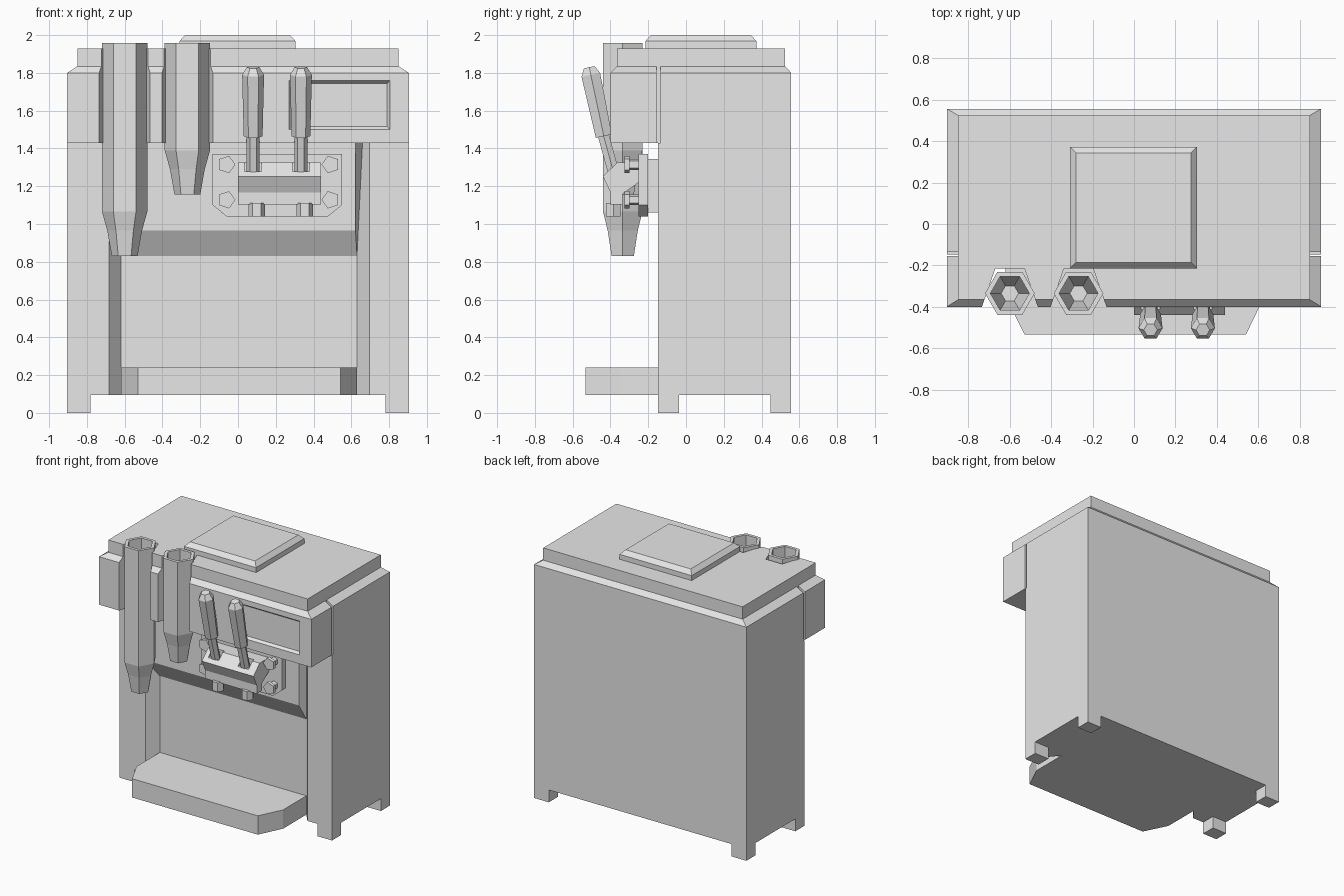
import bpy, bmesh, math
from mathutils import Vector

if "Cube" in bpy.data.objects:
    bpy.data.objects.remove(bpy.data.objects["Cube"])

metal = bpy.data.materials.new("light_grey")
metal.use_nodes = True
GREY = (0.8, 0.8, 0.8, 1)
metal.diffuse_color = GREY
metal.node_tree.nodes["Principled BSDF"].inputs["Base Color"].default_value = GREY


def loft(name, rings):
    """Skin equal-length rings of points and cap both ends."""
    bm = bmesh.new()
    loops = [[bm.verts.new(p) for p in ring] for ring in rings]
    n = len(loops[0])
    for a, b in zip(loops, loops[1:]):
        for i in range(n):
            j = (i + 1) % n
            bm.faces.new((a[i], a[j], b[j], b[i]))
    bm.faces.new(loops[0][::-1])
    bm.faces.new(loops[-1])
    bmesh.ops.remove_doubles(bm, verts=bm.verts, dist=1e-5)
    bmesh.ops.recalc_face_normals(bm, faces=bm.faces)
    mesh = bpy.data.meshes.new(name)
    bm.to_mesh(mesh)
    bm.free()
    mesh.materials.append(metal)
    ob = bpy.data.objects.new(name, mesh)
    bpy.context.collection.objects.link(ob)
    return ob


def flat(plan, z):
    return [(x, y, z) for x, y in plan]


def rect(x0, x1, y0, y1):
    return [(x0, y0), (x1, y0), (x1, y1), (x0, y1)]


def box(name, x0, x1, y0, y1, z0, z1):
    plan = rect(x0, x1, y0, y1)
    return loft(name, [flat(plan, z0), flat(plan, z1)])


def rod(name, stations, sides=6, phase=0.0):
    """Faceted rod through (point, radius) stations, rings square to its axis."""
    axis = Vector(stations[-1][0]) - Vector(stations[0][0])
    if axis.length < 1e-6:
        axis = Vector((0, 0, 1))
    u = Vector((1, 0, 0))
    v = axis.normalized().cross(u)
    rings = []
    for p, r in stations:
        angles = [phase + math.tau * i / sides for i in range(sides)]
        rings.append([Vector(p) + r * (u * math.cos(a) + v * math.sin(a)) for a in angles])
    return loft(name, rings)


def carve(target, cutter):
    """Subtract the cutter, then discard it."""
    mod = target.modifiers.new("cut", "BOOLEAN")
    mod.operation = "DIFFERENCE"
    mod.solver = "EXACT"
    mod.object = cutter
    bpy.context.view_layer.objects.active = target
    bpy.ops.object.modifier_apply(modifier=mod.name)
    bpy.data.objects.remove(cutter)


W, FRONT, BACK = 0.905, -0.148, 0.557
WALL = -0.067
SHOULDER, HEAD_BASE = 1.8, 1.43
CUP_Y = -0.335
CUPS = [(-0.6, 0.83), (-0.268, 1.155)]
LEVERS = [0.08, 0.333]

# Cabinet with a splayed serving recess
loft("cabinet", [flat([(-W, FRONT), (-0.684, FRONT), (-0.62, WALL), (0.63, WALL),
                       (0.695, FRONT), (W, FRONT), (W, BACK), (-W, BACK)], z)
                 for z in (0.095, HEAD_BASE)])

# Upper splash panel, sloping back to the recess wall
loft("splash_panel", [
    [(-0.62, WALL, 0.83), (0.63, WALL, 0.83), (0.69, WALL, HEAD_BASE), (-0.62, WALL, HEAD_BASE)],
    [(-0.684, FRONT, 0.965), (0.622, FRONT, 0.965), (0.622, FRONT, HEAD_BASE),
     (-0.684, FRONT, HEAD_BASE)]])

# Feet
for sx, side in ((1, "left"), (-1, "right")):
    for y, end in ((FRONT, "front"), (BACK - 0.11, "back")):
        x0, x1 = sorted((sx * 0.78, sx * W))
        box(f"{end}_{side}_foot", x0, x1, y, y + 0.11, 0, 0.1)


# Head: overhanging top with cup notches and a seam down each side
def head_plan(w, front, back):
    pts = [(-w, front)]
    for x, _ in CUPS:
        half = 0.07 + 0.065 * (-0.214 - front) / 0.186
        pts += [(x - half, front), (x - 0.07, -0.214), (x + 0.07, -0.214), (x + half, front)]
    pts += [(w, front), (w, -0.155), (0.85, -0.155), (0.85, -0.136), (w, -0.136), (w, back)]
    pts += [(-w, back), (-w, -0.136), (-0.85, -0.136), (-0.85, -0.155), (-w, -0.155)]
    return pts


outer, inner = head_plan(W, -0.4, BACK), head_plan(0.85, -0.366, 0.525)
head = loft("head", [flat(outer, HEAD_BASE), flat(outer, SHOULDER),
                     flat(inner, 1.835), flat(inner, 1.93)])


# Recessed display with splayed edges
def window(y, grow):
    x0, x1, z0, z1 = 0.285 - grow, 0.79 + grow, 1.515 - grow, 1.745 + grow
    return [(x0, y, z0), (x1, y, z0), (x1, y, z1), (x0, y, z1)]


carve(head, loft("display_cutter", [window(-0.42, 0.03), window(-0.38, 0)]))

# Hopper lid
loft("hopper_lid", [flat(rect(-0.31, 0.305, -0.215, 0.373), 1.93),
                    flat(rect(-0.31, 0.305, -0.215, 0.373), 1.968),
                    flat(rect(-0.28, 0.275, -0.185, 0.343), 2.0)])

# Drip tray
tray = [(-0.62, WALL), (-0.62, -0.35), (-0.53, -0.533), (0.542, -0.533),
        (0.63, -0.35), (0.63, WALL)]
loft("drip_tray", [flat(tray, 0.095), flat(tray, 0.24)])

# Hexagonal cone dispensers, open at the top
for n, (x, z) in enumerate(CUPS, 1):
    profile = [(0.068, z), (0.092, z + 0.135), (0.12, z + 0.235), (0.12, 1.957),
               (0.094, 1.957), (0.094, z + 0.245), (0.07, z + 0.145), (0.042, z + 0.03)]
    rod(f"cone_dispenser_{n}", [((x, CUP_Y, h), r) for r, h in profile])

# Valve mount and face plate with clipped lower corners
box("valve_mount", -0.09, 0.5, -0.2, FRONT, 1.062, 1.345)
plate = [(-0.134, 1.37), (-0.134, 1.1), (-0.06, 1.04), (0.476, 1.04), (0.55, 1.1), (0.55, 1.37)]
loft("valve_plate", [[(x, y, z) for x, z in plate] for y in (-0.2, -0.252)])

# Valve block, slotted for the levers
section = [(-0.25, 1.325), (-0.365, 1.325), (-0.44, 1.252), (-0.4, 1.167), (-0.4, 1.103),
           (-0.335, 1.103), (-0.335, 1.16), (-0.25, 1.22)]
valve = loft("valve_block", [[(x, y, z) for y, z in section] for x in (0.0, 0.44)])
for x in LEVERS:
    carve(valve, box("slot_cutter", x - 0.045, x + 0.045, -0.46, -0.34, 1.278, 1.4))

# Pull levers and spouts
for n, x in enumerate(LEVERS, 1):
    rod(f"lever_stem_{n}", [((x, -0.38, 1.26), 0.034), ((x, -0.44, 1.48), 0.034)])
    rod(f"lever_handle_{n}", [((x, -0.435, 1.465), 0.05), ((x, -0.504, 1.79), 0.058),
                              ((x, -0.512, 1.83), 0.033)])
    rod(f"spout_{n}", [((x + 0.02, -0.385, 1.04), 0.044), ((x + 0.02, -0.385, 1.11), 0.044)])

# Five-sided plate bolts, pointing inward
for x, phase in ((-0.062, 0), (0.49, math.pi)):
    for z in (1.128, 1.315):
        rod("plate_bolt", [((x, -0.245, z), 0.03), ((x, -0.3, z), 0.03),
                           ((x, -0.3, z), 0.048), ((x, -0.326, z), 0.048)], 5, phase)
